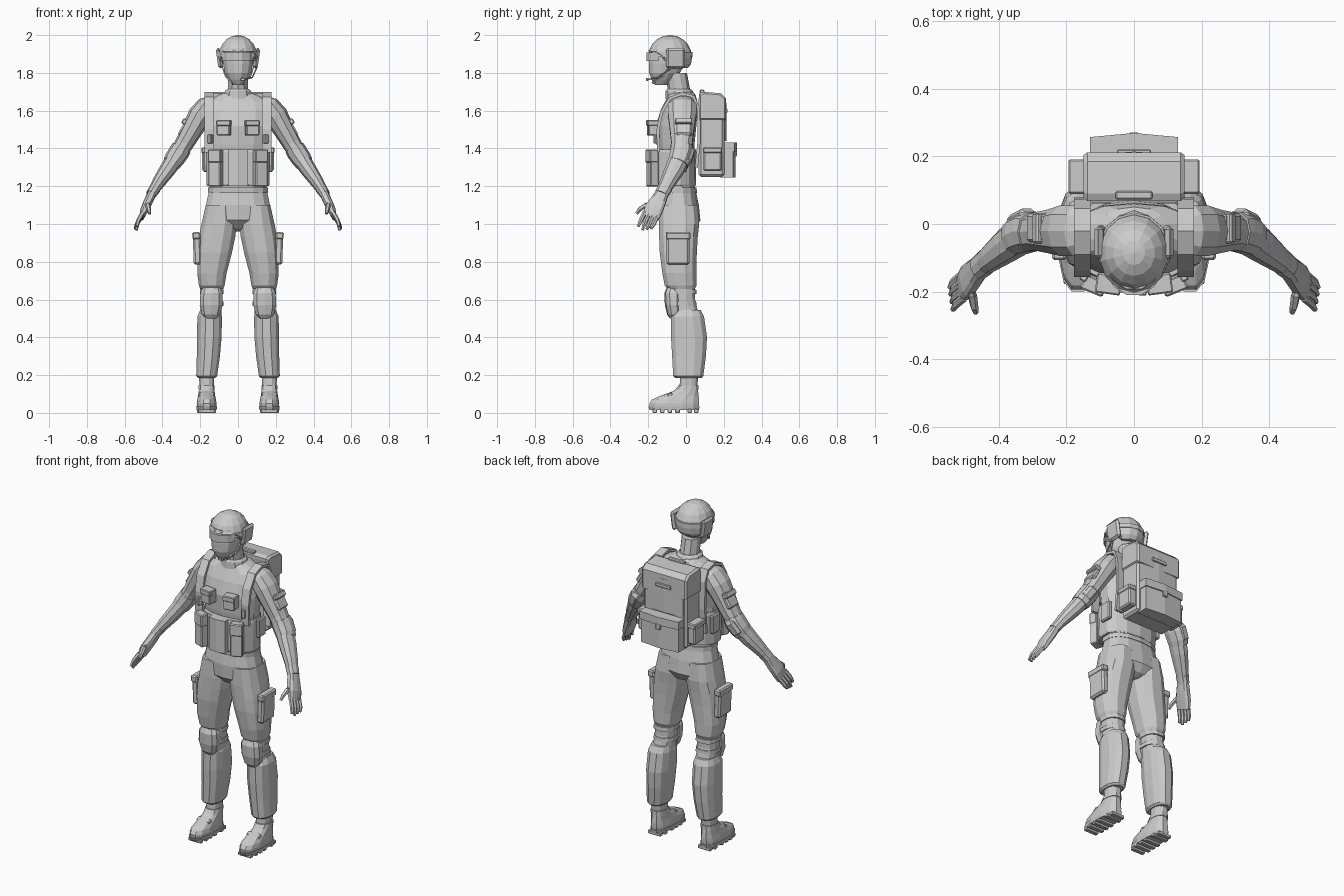
import bpy, bmesh
from math import sin, cos, pi, copysign, radians
from mathutils import Vector, Matrix, Euler


def finish(name, bm, mirror=False):
    bmesh.ops.recalc_face_normals(bm, faces=bm.faces)
    me = bpy.data.meshes.new(name)
    bm.to_mesh(me)
    bm.free()
    ob = bpy.data.objects.new(name, me)
    bpy.context.collection.objects.link(ob)
    if mirror:
        m = ob.modifiers.new("mirror", 'MIRROR')
        m.use_mirror_merge = False
    return ob


def skin(name, rings, mirror):
    """Bridge rings of points and cap both ends."""
    bm = bmesh.new()
    vs = [[bm.verts.new(p) for p in r] for r in rings]
    n = len(vs[0])
    for a, b in zip(vs, vs[1:]):
        for i in range(n):
            j = (i + 1) % n
            bm.faces.new((a[i], a[j], b[j], b[i]))
    bm.faces.new(vs[0])
    bm.faces.new(vs[-1])
    return finish(name, bm, mirror)


def section(n, e):
    """Unit rounded-square outline."""
    out = []
    for i in range(n):
        a = 2 * pi * (i + .5) / n
        out.append([copysign(abs(f) ** (2 / e), f) for f in (cos(a), sin(a))])
    return out


def stack(name, rows, n=12, e=2.4, mirror=False):
    """Horizontal loft; rows of z, centre x, half width, front y, back y."""
    return skin(name, [[(cx + rx * c, (y0 + y1) / 2 + (y1 - y0) / 2 * s, z) for c, s in section(n, e)]
                       for z, cx, rx, y0, y1 in rows], mirror)


def limb(name, rows, n=10, e=2.2, mirror=True):
    """Loft along a path; rows of point, half depth (along y), half thickness."""
    pts = [Vector(r[0]) for r in rows]
    rings = []
    for i, (_, ru, rv) in enumerate(rows):
        t = (pts[min(i + 1, len(pts) - 1)] - pts[max(i - 1, 0)]).normalized()
        ref = Vector((0, 1, 0)) if abs(t.y) < .9 else Vector((0, 0, 1))
        u = (ref - t * ref.dot(t)).normalized()
        v = t.cross(u)
        rings.append([pts[i] + u * ru * c + v * rv * s for c, s in section(n, e)])
    return skin(name, rings, mirror)


def box(name, loc, size, rot=(0, 0, 0), bev=.006, mirror=False):
    bm = bmesh.new()
    m = Matrix.LocRotScale(Vector(loc), Euler([radians(a) for a in rot]), Vector(size))
    bmesh.ops.create_cube(bm, size=1, matrix=m)
    bmesh.ops.bevel(bm, geom=bm.edges[:], offset=bev, segments=1, affect='EDGES')
    return finish(name, bm, mirror)


def ribbon(name, x0, x1, path, thick, mirror=True):
    """Strap following (y, z) points, spanning x0..x1."""
    bm = bmesh.new()
    vs = [(bm.verts.new((x0, y, z)), bm.verts.new((x1, y, z))) for y, z in path]
    for a, b in zip(vs, vs[1:]):
        bm.faces.new((a[0], a[1], b[1], b[0]))
    ob = finish(name, bm)
    s = ob.modifiers.new("thickness", 'SOLIDIFY')
    s.thickness, s.offset = thick, 0
    if mirror:
        ob.modifiers.new("mirror", 'MIRROR').use_mirror_merge = False
    return ob


def prism(name, outline, z0, z1, mirror=False):
    return skin(name, [[(x, y, z) for x, y in outline] for z in (z0, z1)], mirror)


# head, helmet, goggles
stack("head", [(1.735, 0, .03, -.165, -.1), (1.765, 0, .052, -.185, -.06), (1.80, 0, .072, -.198, -.03),
               (1.85, 0, .082, -.2, 0), (1.93, 0, .086, -.195, .01)], e=2.1)
bm = bmesh.new()
bmesh.ops.create_uvsphere(bm, u_segments=14, v_segments=10, radius=1)
for v in bm.verts:
    v.co = Vector((v.co.x * .106, v.co.y * .117 - .085, v.co.z * .118 + 1.882))
    v.co.z = max(v.co.z, 1.912 if v.co.y < -.13 else (1.862 if v.co.y < -.06 else 1.825))
finish("helmet", bm)
arc = [(-90 + a) for a in (-64, -40, -14, 14, 40, 64)]
prism("goggles", [(.093 * cos(radians(a)), -.095 + .118 * sin(radians(a))) for a in arc], 1.862, 1.908)
stack("goggle_strap", [(1.885, 0, .108, -.196, .034), (1.91, 0, .107, -.196, .034)], n=14, e=2)
box("ear_cover", (.098, -.055, 1.878), (.026, .1, .11), (0, 8, 0), .012, True)
limb("chin_strap", [((.085, -.08, 1.84), .007, .004), ((.068, -.12, 1.785), .007, .004),
                    ((.03, -.178, 1.745), .007, .004)], n=4)
limb("microphone_arm", [((.1, -.07, 1.83), .004, .004), ((.075, -.15, 1.775), .004, .004),
                        ((.035, -.203, 1.765), .004, .004)], n=5, mirror=False)
box("microphone", (.025, -.205, 1.765), (.025, .014, .014), bev=.003)

# neck and collar
stack("neck", [(1.66, 0, .062, -.095, .03), (1.72, 0, .055, -.098, .02), (1.8, 0, .055, -.11, .005)], n=10, e=2)
stack("collar", [(1.665, 0, .085, -.11, .05), (1.705, 0, .072, -.108, .036), (1.715, 0, .06, -.1, .025)], n=10, e=2)

# torso and vest
stack("torso", [(1.15, 0, .155, -.135, .05), (1.3, 0, .155, -.14, .045), (1.42, 0, .165, -.155, .045),
                (1.52, 0, .178, -.16, .055), (1.6, 0, .19, -.135, .062), (1.65, 0, .175, -.11, .06),
                (1.685, 0, .1, -.095, .05), (1.7, 0, .06, -.08, .03)], n=14)
stack("vest_band", [(1.2, 0, .166, -.172, .05), (1.21, 0, .17, -.177, .053), (1.38, 0, .174, -.18, .055),
                    (1.395, 0, .17, -.176, .052)], n=14)
stack("belt", [(1.165, 0, .162, -.147, .058), (1.192, 0, .163, -.149, .056)], n=14)
prism("centre_pouch", [(-.055, -.16), (-.052, -.2), (0, -.21), (.052, -.2), (.055, -.16)], 1.2, 1.395)
box("magazine_pouch", (.118, -.178, 1.297), (.068, .045, .195), (0, 0, 22), .005, True)
box("magazine_flap", (.119, -.182, 1.36), (.072, .046, .07), (0, 0, 22), .005, True)
box("chest_pouch", (.075, -.175, 1.508), (.07, .055, .08), (0, 0, 8), .005, True)
box("chest_pouch_flap", (.075, -.178, 1.535), (.075, .058, .03), (0, 0, 8), .004, True)
box("chest_clip", (.146, -.155, 1.45), (.022, .03, .05), (0, 0, 30), .004, True)
ribbon("shoulder_strap", .128, .178, [(-.145, 1.38), (-.148, 1.5), (-.13, 1.59), (-.085, 1.665), (-.02, 1.69),
                                      (.04, 1.675), (.066, 1.61), (.07, 1.45), (.055, 1.3)], .016)
box("side_pouch", (.172, -.03, 1.33), (.024, .07, .11), bev=.006, mirror=True)

# arms
limb("upper_arm", [((.13, -.02, 1.655), .055, .03), ((.165, -.02, 1.625), .078, .055), ((.2, -.02, 1.575), .078, .064),
                   ((.245, -.022, 1.495), .066, .056), ((.285, -.022, 1.425), .058, .05),
                   ((.325, -.03, 1.36), .054, .045)])
limb("forearm", [((.3, -.025, 1.4), .05, .042), ((.335, -.035, 1.345), .056, .046), ((.375, -.062, 1.285), .052, .043),
                 ((.42, -.097, 1.22), .042, .035), ((.452, -.122, 1.17), .034, .026)])
limb("elbow_band", [((.298, -.022, 1.405), .06, .053), ((.312, -.022, 1.38), .063, .055),
                    ((.338, -.032, 1.342), .061, .053), ((.352, -.042, 1.32), .056, .048)])
box("elbow_pad", (.332, .02, 1.36), (.06, .035, .095), (-15, -32, 0), .014, True)
box("arm_pocket", (.282, -.012, 1.512), (.03, .085, .1), (0, -30, 0), .008, True)
box("arm_pocket_flap", (.279, -.012, 1.54), (.036, .09, .03), (0, -30, 0), .005, True)

# gloves
limb("glove_cuff", [((.438, -.112, 1.19), .04, .031), ((.46, -.13, 1.157), .037, .028)])
limb("palm", [((.45, -.12, 1.175), .032, .024), ((.472, -.145, 1.125), .042, .024),
              ((.494, -.17, 1.08), .05, .022), ((.51, -.187, 1.035), .045, .014)], e=3)
u = Vector((.128, .934, -.332))
for i, k in enumerate((-.036, -.012, .012, .034)):
    b = Vector((.508, -.185, 1.05)) + u * k
    d = -.012 * abs(i - 1)
    limb("finger", [(b, .012, .012), (b + Vector((.024, -.02, -.042)), .012, .011),
                    (b + Vector((.032, -.034, -.086 - d)), .008, .008)], n=6)
limb("thumb", [((.478, -.155, 1.125), .02, .016), ((.478, -.21, 1.1), .014, .014),
               ((.472, -.245, 1.078), .012, .012), ((.468, -.262, 1.055), .008, .008)], n=6)

# trousers
stack("hips", [(1.185, 0, .155, -.135, .05), (1.1, 0, .173, -.148, .068), (1.02, 0, .188, -.143, .076),
               (.975, 0, .1, -.1, .05), (.96, 0, .03, -.06, .02)], n=14)
stack("thigh", [(1.1, .095, .078, -.145, .065), (1.0, .1, .096, -.147, .073), (.93, .111, .099, -.145, .065),
                (.85, .123, .094, -.142, .06), (.74, .138, .08, -.128, .058), (.675, .139, .07, -.115, .058),
                (.655, .139, .062, -.095, .048)], mirror=True)
stack("knee", [(.68, .139, .06, -.09, .048), (.6, .14, .058, -.08, .05), (.48, .145, .056, -.07, .08)], mirror=True)
stack("lower_leg", [(.545, .147, .055, -.06, .08), (.51, .15, .067, -.082, .098), (.4, .152, .067, -.082, .114),
                    (.3, .157, .063, -.076, .108), (.195, .166, .057, -.07, .094), (.185, .166, .047, -.06, .085)],
      mirror=True)
box("cargo_pocket", (.216, -.042, .87), (.042, .12, .17), (0, 2, 0), .01, True)
box("cargo_flap", (.221, -.042, .938), (.042, .13, .04), (0, 2, 0), .007, True)

# knee pads
stack("knee_pad", [(.67, .14, .045, -.1, -.02), (.635, .14, .061, -.115, -.02), (.57, .142, .063, -.112, -.02),
                   (.52, .143, .05, -.1, -.02), (.5, .143, .03, -.085, -.02)], n=10, e=2.6, mirror=True)
for z in (.63, .565):
    stack("knee_strap", [(z, .14, .064, -.088, .058), (z + .024, .14, .064, -.09, .056)], mirror=True)

# boots
stack("boot_upper", [(.025, .166, .053, -.195, .07), (.05, .166, .054, -.198, .073), (.07, .166, .051, -.185, .073),
                     (.09, .166, .047, -.14, .07), (.115, .166, .043, -.07, .066), (.145, .166, .039, -.035, .062),
                     (.2, .166, .042, -.032, .066)], mirror=True)
stack("boot_sole", [(.014, .166, .054, -.195, .072), (.034, .166, .057, -.204, .076)], mirror=True)
for i, y in enumerate((-.165, -.125, -.085, -.045, .02, .055)):
    box("sole_cleat", (.166, y, .01), (.085 if i in (0, 5) else .1, .024, .02), bev=.003, mirror=True)
box("boot_strap", (.166, -.085, .095), (.085, .03, .02), (30, 0, 0), .005, True)
stack("ankle_strap", [(.125, .166, .044, -.058, .068), (.145, .166, .043, -.042, .067)], mirror=True)

# backpack
def half_ridge(x, y0, y1, peak):
    return [(-x, y0), (x, y0), (x, y1), (0, peak), (-x, y1)]


box("pack_body", (0, .135, 1.465), (.285, .135, .43), bev=.012)
side = [(.068, 1.55), (.068, 1.69), (.09, 1.7), (.185, 1.692), (.212, 1.665), (.212, 1.55)]
skin("pack_lid", [[(x, .14 + (y - .14) * k, 1.62 + (z - 1.62) * k) for y, z in side]
                  for x, k in ((-.15, .88), (-.138, 1), (.138, 1), (.15, .88))], False)
prism("pack_back_panel", half_ridge(.125, .18, .205, .214), 1.44, 1.64)
prism("lower_pocket", half_ridge(.125, .18, .25, .262), 1.245, 1.42)
prism("lower_pocket_flap", half_ridge(.13, .18, .257, .269), 1.385, 1.432)
box("pocket_buckle", (0, .264, 1.375), (.03, .012, .035), bev=.003)
box("pack_tab", (0, .214, 1.6), (.1, .012, .022), bev=.003)
box("pack_handle", (0, .085, 1.702), (.11, .025, .02), bev=.005)
box("side_pocket", (.165, .14, 1.34), (.05, .095, .12), bev=.008, mirror=True)
box("side_pocket_flap", (.167, .14, 1.39), (.054, .102, .03), bev=.005, mirror=True)
